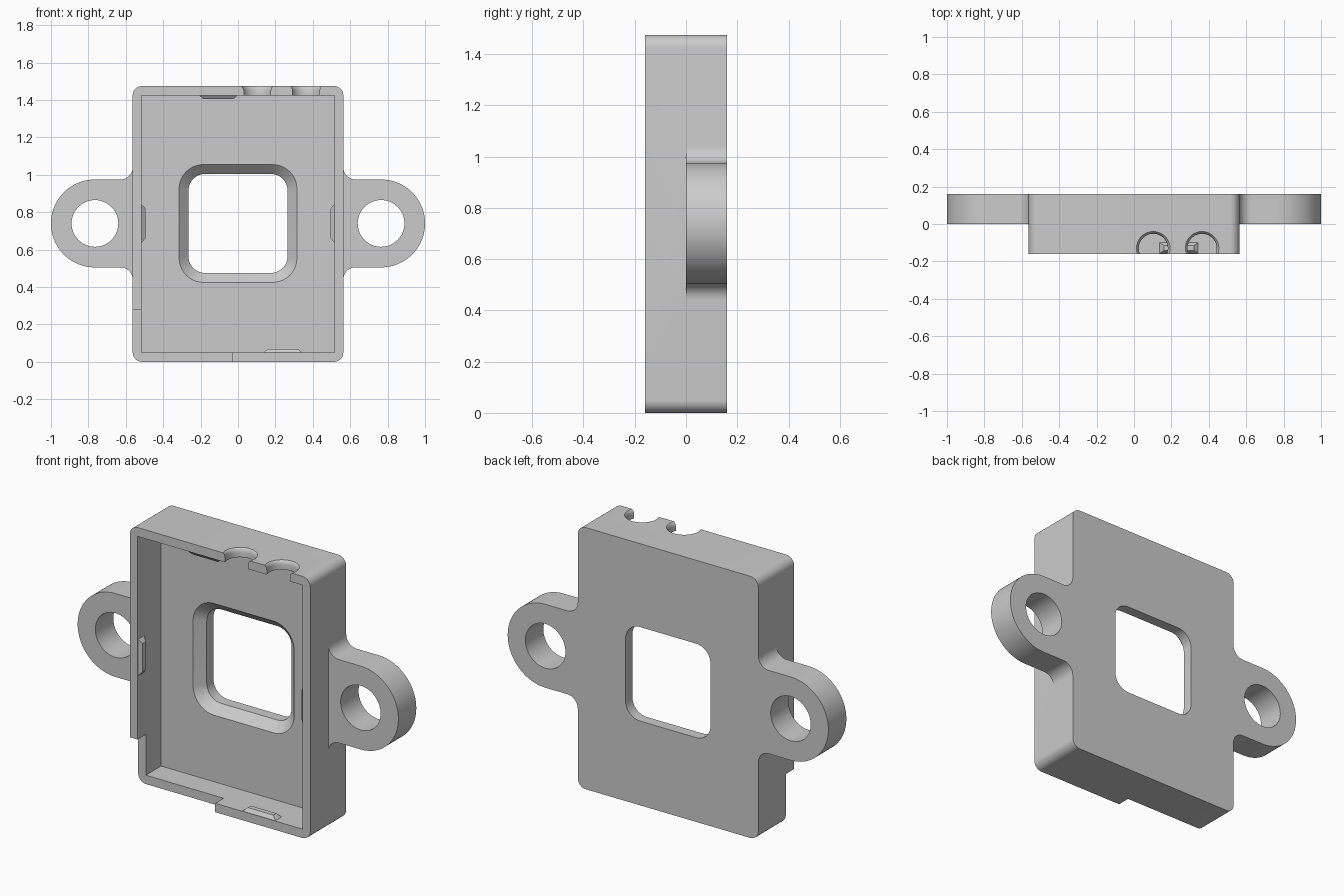
import bpy
import bmesh
from math import cos, sin, radians

cube = bpy.data.objects.get("Cube")
if cube:
    bpy.data.objects.remove(cube, do_unlink=True)

grey = bpy.data.materials.new("plain grey")
grey.use_nodes = True
grey.diffuse_color = (0.6, 0.6, 0.6, 1)
grey.node_tree.nodes["Principled BSDF"].inputs["Base Color"].default_value = (0.6, 0.6, 0.6, 1)

MID = 0.74           # height of window and lug centres
FRONT, BACK = -0.16, 0.16
FLOOR = 0.05         # front face of the back plate


def arc(cx, cz, r, a0, a1, n=10):
    steps = [radians(a0 + (a1 - a0) * i / n) for i in range(n + 1)]
    return [(cx + r * cos(a), cz + r * sin(a)) for a in steps]


def rounded(hw, hh, r, cz):
    pts = []
    for sx, sz, a in ((1, 1, 0), (-1, 1, 90), (-1, -1, 180), (1, -1, 270)):
        pts += arc(sx * (hw - r), cz + sz * (hh - r), r, a, a + 90)
    return pts


def rect(x0, x1, z0, z1):
    return [(x0, z0), (x1, z0), (x1, z1), (x0, z1)]


def loft(name, rings):
    """Closed solid through rings of 3D points with equal counts."""
    bm = bmesh.new()
    loops = [[bm.verts.new(p) for p in ring] for ring in rings]
    n = len(loops[0])
    for a, b in zip(loops, loops[1:]):
        for i in range(n):
            j = (i + 1) % n
            bm.faces.new((a[i], a[j], b[j], b[i]))
    bm.faces.new(loops[0])
    bm.faces.new(loops[-1])
    bmesh.ops.recalc_face_normals(bm, faces=bm.faces)
    mesh = bpy.data.meshes.new(name)
    bm.to_mesh(mesh)
    bm.free()
    mesh.materials.append(grey)
    ob = bpy.data.objects.new(name, mesh)
    bpy.context.collection.objects.link(ob)
    return ob


def prism(name, pts, y0, y1):
    return loft(name, [[(x, y, z) for x, z in pts] for y in (y0, y1)])


def combine(target, tool, operation):
    mod = target.modifiers.new("combine", 'BOOLEAN')
    mod.object = tool
    mod.operation = operation
    mod.solver = 'EXACT'
    bpy.context.view_layer.update()
    deps = bpy.context.evaluated_depsgraph_get()
    result = bpy.data.meshes.new_from_object(target.evaluated_get(deps))
    target.modifiers.clear()
    target.data = result
    bpy.data.objects.remove(tool, do_unlink=True)


# Outer case with rounded corners
case = prism("case", rounded(0.563, 0.7375, 0.05, 0.7375), FRONT, BACK)

# Mounting lugs, filleted into the sides
for s in (1, -1):
    upper = [(0.535, 0.3), (0.563, 0.3)] + arc(0.628, 0.3, 0.065, 180, 270)
    upper += arc(0.765, 0, 0.235, 90, 0, 24)
    outline = upper + [(x, -z) for x, z in reversed(upper[:-1])]
    lug = prism("lug", [(s * x, MID + z) for x, z in outline], 0, BACK)
    combine(case, lug, 'UNION')
    hole = prism("lug_hole", arc(s * 0.765, MID, 0.125, 0, 352.5, 47), -0.1, 0.3)
    combine(case, hole, 'DIFFERENCE')

# Open front cavity
combine(case, prism("cavity", rect(-0.515, 0.515, 0.05, 1.425), -0.3, FLOOR), 'DIFFERENCE')

# Window through the back plate with a bevelled front rim
window = [(0, 0.315, 0.13), (FLOOR, 0.315, 0.13), (0.1, 0.265, 0.09), (0.3, 0.265, 0.09)]
rings = [[(x, y, z) for x, z in rounded(h, h, r, MID)] for y, h, r in window]
combine(case, loft("window", rings), 'DIFFERENCE')

# Lowered rim at one bottom corner
combine(case, prism("rim_cut", rect(-0.8, -0.03, -0.1, 0.28), -0.3, -0.085), 'DIFFERENCE')

# Two cable notches with flared tops
flare = [(1.39, 0.078), (1.45, 0.078), (1.46, 0.08), (1.468, 0.083), (1.475, 0.09), (1.52, 0.09)]
for cx in (0.103, 0.364):
    rings = [[(x, y, z) for x, y in arc(cx, -0.13, r, 0, 350, 35)] for z, r in flare]
    combine(case, loft("notch", rings), 'DIFFERENCE')

bpy.ops.object.select_all(action='DESELECT')
case.select_set(True)
bpy.context.view_layer.objects.active = case
bpy.ops.object.shade_smooth_by_angle(angle=radians(30))


# Snap latches: tapered ridges just inside the rim
def latch(name, place):
    rings = []
    for depth, half, y0, y1 in ((-0.005, 0.103, -0.157, -0.1), (0, 0.103, -0.157, -0.1),
                                (0.02, 0.08, -0.142, -0.115)):
        corners = ((-half, y0), (half, y0), (half, y1), (-half, y1))
        rings.append([place(u, y, depth) for u, y in corners])
    loft(name, rings)


latch("latch_top", lambda u, y, d: (u - 0.105, y, 1.425 - d))
latch("latch_bottom", lambda u, y, d: (u + 0.24, y, 0.05 + d))
latch("latch_left", lambda u, y, d: (0.515 - d, y, MID + u))
latch("latch_right", lambda u, y, d: (d - 0.515, y, MID + u))
